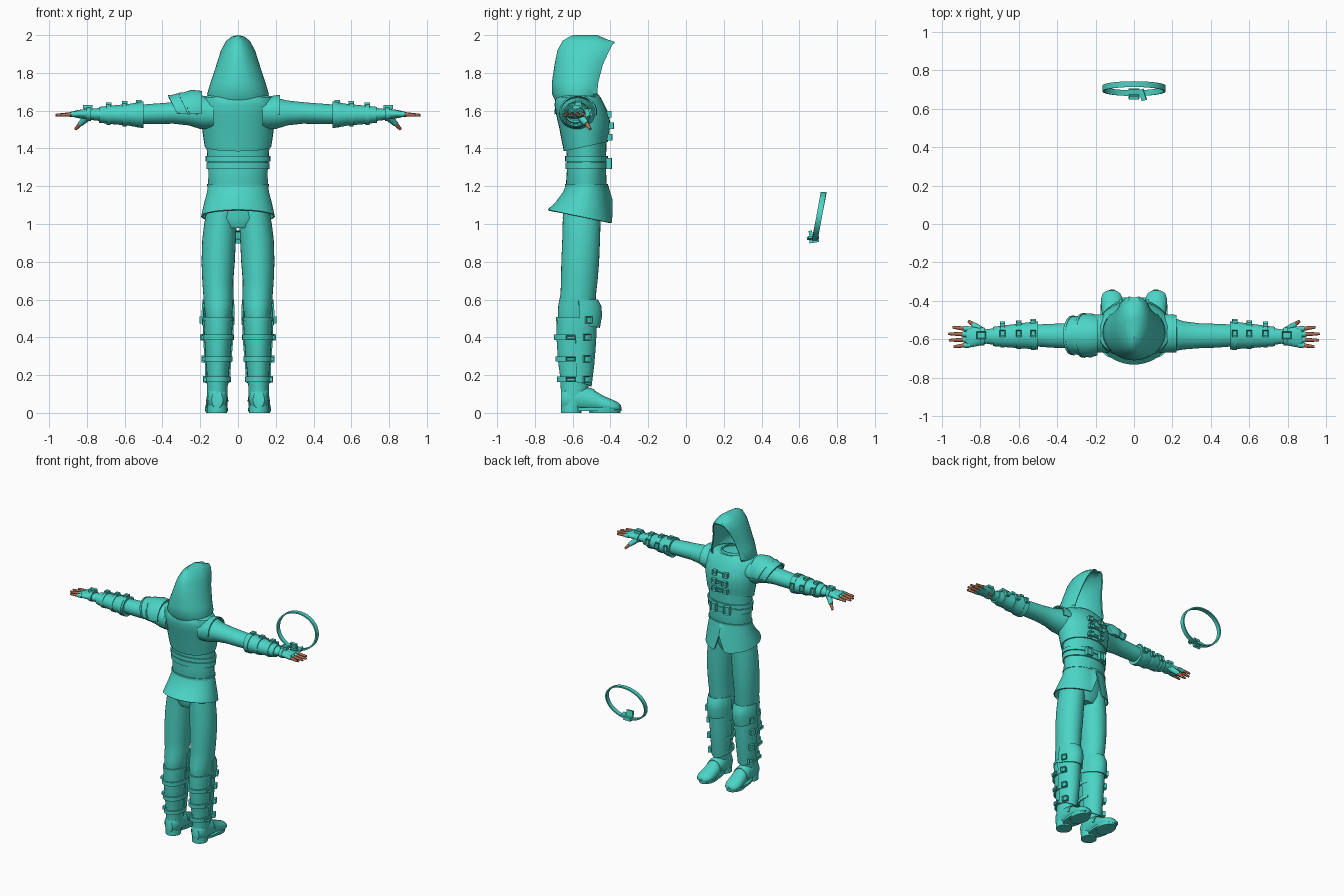
import bpy, bmesh
from math import sin, cos, radians, pi
from mathutils import Vector, Matrix

cube = bpy.data.objects.get("Cube")
if cube:
    bpy.data.objects.remove(cube)


def material(name, colour):
    mat = bpy.data.materials.new(name)
    mat.use_nodes = True
    mat.diffuse_color = colour
    shader = mat.node_tree.nodes["Principled BSDF"]
    shader.inputs["Base Color"].default_value = colour
    shader.inputs["Roughness"].default_value = 0.7
    return mat


cloth = material("turquoise cloth", (0.07, 0.66, 0.56, 1))
skin = material("brown skin", (0.42, 0.15, 0.08, 1))
built = []


def finish(bm, name, mat):
    bmesh.ops.recalc_face_normals(bm, faces=bm.faces)
    mesh = bpy.data.meshes.new(name)
    bm.to_mesh(mesh)
    bm.free()
    mesh.materials.append(mat)
    ob = bpy.data.objects.new(name, mesh)
    bpy.context.collection.objects.link(ob)
    built.append(ob)
    return ob


# Axis mappings for lofts: upright, along the arm, along the foot, tilted loop
def upright(u, v, w): return Vector((u, v, w))
def along_arm(u, v, w): return Vector((w, u, v))
def along_foot(u, v, w): return Vector((u, w, max(v, 0.015)))
def tilted(u, v, w): return Vector((u, w + (v - 1.04) * 0.18, v))


def shell(name, rows, start=0, end=360, thick=0, place=upright, hem=None, side=1, n=32):
    """Loft of ellipses (position, centre u, centre v, radius u, radius v)."""
    bm = bmesh.new()
    closed = end - start == 360
    cols = n if closed else n + 1
    grid = []
    for i, (w, cu, cv, ru, rv) in enumerate(rows):
        t = i / (len(rows) - 1)
        ring = []
        for j in range(cols):
            a = radians(start + (end - start) * j / n)
            p = place(cu + ru * sin(a), cv + rv * cos(a), w + (hem(a, t) if hem else 0))
            p.x *= side
            ring.append(bm.verts.new(p))
        grid.append(ring)
    for low, high in zip(grid, grid[1:]):
        for j in range(n):
            k = (j + 1) % cols
            bm.faces.new((low[j], low[k], high[k], high[j]))
    if closed and not thick:
        bm.faces.new(grid[0])
        bm.faces.new(grid[-1])
    bmesh.ops.remove_doubles(bm, verts=bm.verts, dist=0.0001)
    bmesh.ops.recalc_face_normals(bm, faces=bm.faces)
    if thick:
        bmesh.ops.solidify(bm, geom=bm.faces[:], thickness=thick)
    return finish(bm, name, cloth)


def band(name, w, cu, cv, ru, rv, width=0.03, **options):
    h = width / 2
    rows = [(w - h, cu, cv, ru, rv), (w + h, cu, cv, ru, rv)]
    return shell(name, rows, thick=0.01, **options)


def buckle(name, centre, facing, size=(0.04, 0.035, 0.022)):
    """Bevelled plate with a recessed middle on its outer face."""
    bm = bmesh.new()
    bmesh.ops.create_cube(bm, size=1)
    bmesh.ops.scale(bm, vec=size, verts=bm.verts)
    bm.faces.ensure_lookup_table()
    top = max(bm.faces, key=lambda f: f.calc_center_median().z)
    bmesh.ops.inset_individual(bm, faces=[top], thickness=0.008)
    bmesh.ops.translate(bm, verts=top.verts, vec=(0, 0, -size[2] * 0.4))
    turn = Vector(facing).to_track_quat('Z', 'Y').to_matrix().to_4x4()
    bmesh.ops.transform(bm, matrix=Matrix.Translation(centre) @ turn, verts=bm.verts)
    return finish(bm, name, cloth)


def rod(name, a, b, r1, r2, mat, side):
    a, b = Vector(a), Vector(b)
    a.x *= side
    b.x *= side
    bm = bmesh.new()
    bmesh.ops.create_cone(bm, cap_ends=True, segments=12, radius1=r1, radius2=r2, depth=(b - a).length)
    turn = (b - a).to_track_quat('Z', 'Y').to_matrix().to_4x4()
    bmesh.ops.transform(bm, matrix=Matrix.Translation((a + b) / 2) @ turn, verts=bm.verts)
    return finish(bm, name, mat)


# Hood, open toward the face with a drooping peak
shell("hood", [(1.65, 0, -.574, .15, .116), (1.69, 0, -.564, .163, .146), (1.75, 0, -.561, .145, .149),
               (1.85, 0, -.54, .112, .155), (1.92, 0, -.516, .09, .164), (1.97, 0, -.492, .062, .161),
               (1.993, 0, -.47, .032, .145), (2, 0, -.468, 0, .13)], 50, 310, thick=0.008,
      hem=lambda a, t: -0.06 * t * t * max(0, cos(a)))
shell("collar", [(1.62, 0, -.56, .13, .11), (1.67, 0, -.56, .1, .085), (1.71, 0, -.565, .085, .075)], thick=0.01)

# Torso, vest and flared skirt with a front notch
shell("abdomen", [(1.17, 0, -.528, .15, .1), (1.2, 0, -.528, .158, .108), (1.28, 0, -.527, .157, .104),
                  (1.36, 0, -.527, .163, .104), (1.45, 0, -.53, .17, .11)])
shell("vest", [(1.41, 0, -.53, .176, .117), (1.46, 0, -.533, .184, .126), (1.52, 0, -.536, .192, .136),
               (1.58, 0, -.548, .2, .139), (1.63, 0, -.564, .205, .132), (1.67, 0, -.572, .185, .12),
               (1.695, 0, -.572, .13, .1)], hem=lambda a, t: 0.025 * cos(a) * (1 - t) ** 3)


def skirt_hem(a, t):
    from_front = min(a, 2 * pi - a)
    return t * (0.12 * max(0, 1 - from_front / 0.22)) - 0.036 * t * t * cos(a)


shell("skirt", [(1.21, 0, -.527, .158, .108), (1.17, 0, -.53, .164, .118), (1.1, 0, -.545, .182, .145),
                (1.04, 0, -.56, .195, .172)], thick=0.008, hem=skirt_hem, n=96)
shell("hips", [(.98, 0, -.553, .1, .08), (1.03, 0, -.553, .165, .1), (1.2, 0, -.53, .15, .1)])

# Waist belts and chest fastenings
band("upper_belt", 1.345, 0, -.527, .172, .113, 0.028)
band("lower_belt", 1.308, 0, -.527, .168, .112, 0.036)
band("hem_belt", 1.205, 0, -.527, .164, .114, 0.014)
for x in (-0.055, 0.055):
    buckle("belt_buckle", (x, -.408, 1.32), (x, 1, 0), (.045, .06, .03))
for z, y in ((1.46, -.408), (1.52, -.4), (1.58, -.412)):
    buckle("chest_strap", (0, y, z), (0, 1, 0), (.13, .018, .014))
    for x in (-0.045, 0.045):
        buckle("chest_buckle", (x, y + 0.004, z), (x, 1, 0), (.034, .034, .028))

for side, label in ((-1, "right_"), (1, "left_")):
    # Sleeve, armhole edge and bracer
    arm = dict(place=along_arm, side=side)
    shell(label + "sleeve", [(.13, -.572, 1.585, .1, .085), (.2, -.575, 1.586, .088, .083),
                             (.26, -.58, 1.588, .073, .066), (.34, -.582, 1.588, .065, .057),
                             (.43, -.582, 1.584, .062, .054), (.54, -.58, 1.58, .055, .05)], **arm)
    shell(label + "armhole_edge", [(.15, -.57, 1.59, .1, .08), (.19, -.57, 1.592, .1, .088),
                                   (.222, -.572, 1.592, .098, .092)], -100, 100, thick=0.008, **arm)
    shell(label + "bracer", [(.5, -.58, 1.578, .073, .071), (.52, -.58, 1.578, .072, .068),
                             (.58, -.582, 1.578, .066, .057), (.66, -.584, 1.578, .058, .05),
                             (.735, -.586, 1.578, .05, .042)], **arm)
    for x, r in ((.525, .074), (.6, .067), (.685, .06)):
        band(label + "bracer_strap", x, -.583, 1.578, r, r - .006, 0.022, **arm)
        buckle(label + "bracer_buckle", (side * x, -.583 + r, 1.59), (0, 1, 0.2), (.028, .04, .022))
        buckle(label + "bracer_stud", (side * x, -.57, 1.575 + r), (0, 0, 1), (.03, .035, .016))

    # Glove with bare fingertips
    shell(label + "glove", [(.72, -.586, 1.58, .045, .036), (.77, -.586, 1.58, .037, .03),
                            (.81, -.588, 1.582, .047, .026), (.85, -.588, 1.582, .054, .021),
                            (.875, -.588, 1.582, .05, .014)], **arm)
    band(label + "wrist_strap", .79, -.586, 1.582, .048, .036, 0.024, **arm)
    buckle(label + "wrist_buckle", (side * .795, -.58, 1.62), (0, 0, 1), (.05, .04, .02))
    for i, tip in enumerate((.945, .967, .963, .94)):
        y = -.548 - i * .027
        end = (tip, y + (1.5 - i) * .007, 1.576)
        middle = Vector((.86, y, 1.582)).lerp(Vector(end), 0.3)
        rod(label + "glove_finger", (.85, y, 1.582), middle, .015, .0135, cloth, side)
        rod(label + "finger", middle, end, .0115, .007, skin, side)
    rod(label + "glove_thumb", (.785, -.565, 1.575), (.835, -.525, 1.53), .022, .015, cloth, side)
    rod(label + "thumb", (.835, -.525, 1.53), (.86, -.507, 1.502), .012, .008, skin, side)

    # Trouser leg and boot shaft
    shell(label + "trouser_leg", [(1.08, .085, -.55, .08, .1), (1.0, .093, -.553, .086, .1),
                                  (.92, .1, -.555, .089, .1), (.8, .105, -.56, .088, .1),
                                  (.7, .107, -.565, .082, .097), (.63, .104, -.57, .08, .094),
                                  (.57, .103, -.578, .078, .098), (.52, .103, -.585, .07, .094),
                                  (.46, .105, -.588, .06, .085)], side=side)
    shell(label + "boot_shaft", [(.5, .105, -.588, .077, .096), (.4, .105, -.588, .073, .098),
                                 (.28, .106, -.586, .064, .092), (.18, .108, -.587, .055, .078),
                                 (.1, .11, -.592, .054, .07), (.04, .11, -.6, .052, .06)], side=side)
    band(label + "boot_cuff", .497, .105, -.588, .08, .1, 0.02, side=side)

    # Shin plate, knee guard and strapping
    shell(label + "shin_plate", [(.14, .108, -.575, .064, .075), (.25, .106, -.578, .07, .092),
                                 (.36, .105, -.58, .078, .103), (.5, .105, -.58, .083, .11)],
          -92, 92, thick=0.008, side=side, hem=lambda a, t: 0.02 * sin(a) ** 2 * (1 - t))
    shell(label + "knee_guard", [(.47, .105, -.578, .086, .122), (.53, .105, -.578, .088, .134),
                                 (.57, .105, -.578, .086, .13), (.6, .105, -.578, .083, .112)],
          -85, 85, thick=0.01, side=side, hem=lambda a, t: -0.02 * cos(a) * (1 - t))
    for z, r, back in ((.4, .084, .11), (.285, .077, .103), (.178, .069, .094)):
        band(label + "shin_strap", z, .106, -.588, r, back, 0.028, start=60, end=300, side=side)
        buckle(label + "shin_buckle", (side * (.106 + r * .9), -.525, z), (side, 0.4, 0), (.036, .036, .022))
        buckle(label + "strap_end", (side * (.106 + r), -.61, z), (side, -0.1, 0), (.05, .022, .018))
    buckle(label + "knee_buckle", (side * .185, -.515, .492), (side, 0.5, 0), (.036, .036, .022))

    # Foot with separate heel and sole
    shell(label + "foot", [(-.662, .11, .07, .03, .045), (-.64, .11, .075, .05, .07), (-.57, .11, .08, .055, .072),
                           (-.5, .11, .066, .053, .062), (-.44, .112, .046, .057, .046),
                           (-.39, .115, .034, .057, .036), (-.36, .117, .03, .045, .027),
                           (-.345, .117, .026, .02, .014)], place=along_foot, side=side)
    shell(label + "sole", [(.01, .114, -.47, .06, .128), (.028, .114, -.47, .061, .13)], side=side)
    shell(label + "heel", [(0, .11, -.608, .053, .055), (.04, .11, -.608, .053, .055)], side=side)
    shell(label + "ball_of_sole", [(0, .114, -.43, .056, .082), (.02, .114, -.43, .06, .086)], side=side)
    shell(label + "instep_strap", [(-.51, .11, .066, .058, .068), (-.485, .11, .06, .059, .064)],
          -90, 90, thick=0.008, place=along_foot, side=side)

# Layered pointed pauldron on one shoulder
for name, x, r in (("inner", .19, .115), ("outer", .245, .102)):
    shell("pauldron_" + name, [(x, -.58, 1.595, r * .9, r * .95), (x + .035, -.58, 1.595, r, r),
                               (x + .075, -.58, 1.59, r * .97, r * .87)], -95, 95, thick=0.012,
          place=along_arm, side=-1, hem=lambda a, t: 0.045 * t * cos(a))
    shell("pauldron_trim_" + name, [(x + .068, -.58, 1.59, r + .002, r * .92), (x + .08, -.58, 1.59, r, r * .9)],
          -95, 95, thick=0.012, place=along_arm, side=-1, hem=lambda a, t: 0.045 * cos(a))

# Loose belt loop set apart
band("loose_belt", .705, 0, 1.04, .165, .13, 0.03, place=tilted, n=48)
buckle("loose_belt_buckle", (0, .678, .912), (0, 0.15, -1), (.055, .05, .022))
buckle("loose_belt_end", (.045, .672, .925), (0.3, 0.1, -1), (.06, .026, .014))
buckle("loose_belt_plate", (0, .662, .94), (0, -1, -0.2), (.05, .05, .018))

# Smooth shading with crisp edges
bpy.ops.object.select_all(action='DESELECT')
for ob in built:
    ob.select_set(True)
bpy.context.view_layer.objects.active = built[0]
bpy.ops.object.shade_smooth_by_angle(angle=radians(40))
